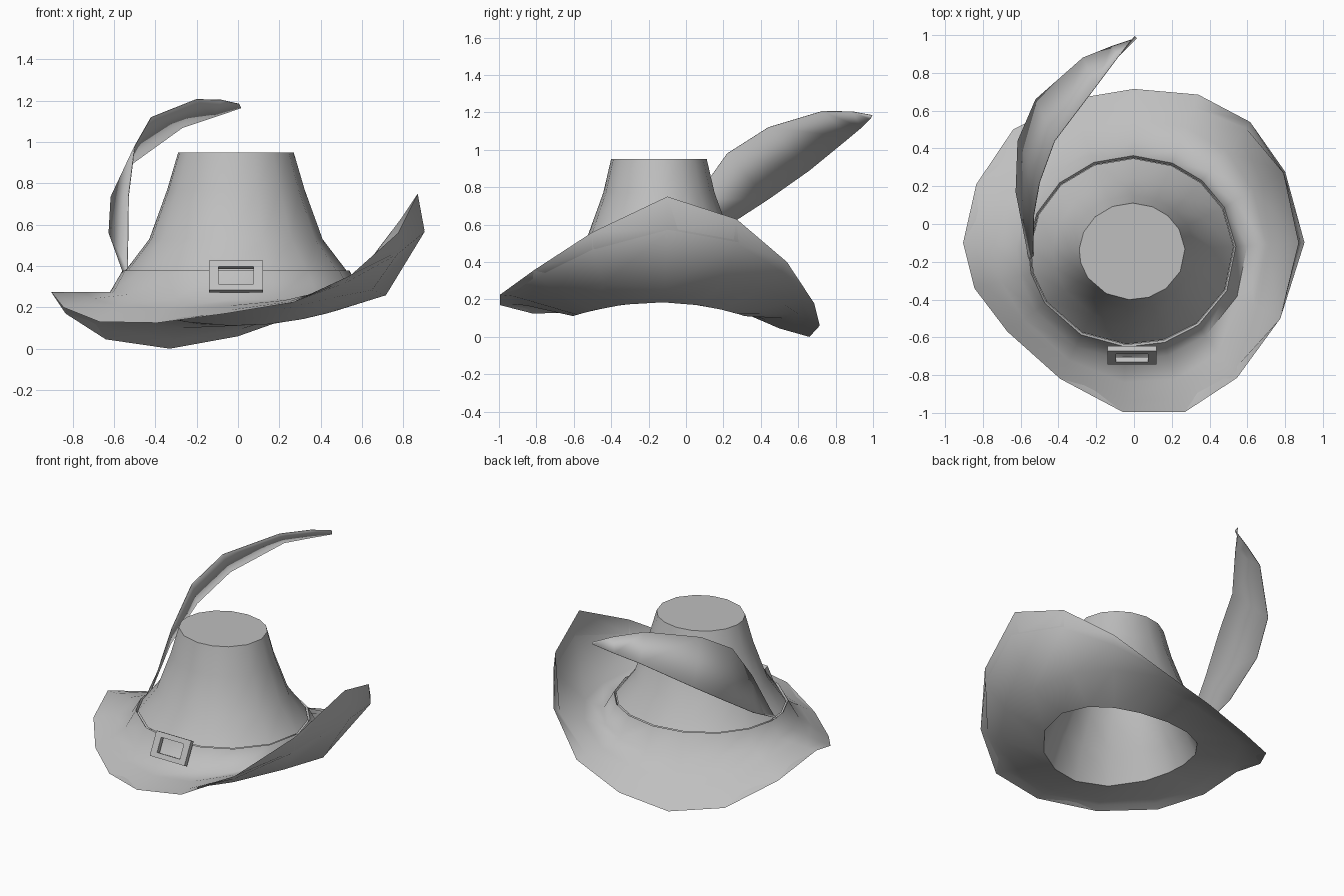
import bpy, bmesh, math
from mathutils import Vector

if "Cube" in bpy.data.objects:
    bpy.data.objects.remove(bpy.data.objects["Cube"], do_unlink=True)

grey = bpy.data.materials.new("plain_grey")
grey.use_nodes = True
grey.diffuse_color = (0.52, 0.52, 0.52, 1)
grey.node_tree.nodes["Principled BSDF"].inputs["Base Color"].default_value = grey.diffuse_color


def finish(name, bm, thickness=0, angle=40):
    """Turn a bmesh into a shaded object, optionally as a thin shell."""
    bmesh.ops.recalc_face_normals(bm, faces=bm.faces)
    mesh = bpy.data.meshes.new(name)
    bm.to_mesh(mesh)
    bm.free()
    mesh.materials.append(grey)
    obj = bpy.data.objects.new(name, mesh)
    bpy.context.collection.objects.link(obj)
    if thickness:
        shell = obj.modifiers.new("shell", "SOLIDIFY")
        shell.thickness = thickness
        shell.offset = 0
    bpy.ops.object.select_all(action="DESELECT")
    obj.select_set(True)
    bpy.context.view_layer.objects.active = obj
    bpy.ops.object.shade_smooth_by_angle(angle=math.radians(angle))
    return obj


def loft(rows, closed=True, cap=False):
    """Skin a list of point rows with quads."""
    bm = bmesh.new()
    grid = [[bm.verts.new(p) for p in row] for row in rows]
    n = len(grid[0])
    for a, b in zip(grid, grid[1:]):
        for i in range(n if closed else n - 1):
            j = (i + 1) % n
            bm.faces.new((a[i], a[j], b[j], b[i]))
    if cap:
        bm.faces.new(grid[0])
    return bm


# Brim edge, walking round from the back by the left side
EDGE = [Vector(p) for p in (
    (0, .715, .06), (.34, .685, .18), (.615, .54, .40), (.79, .27, .63),
    (.87, -.1, .75), (.775, -.5, .56), (.545, -.815, .355), (.27, -.995, .225),
    (-.06, -.995, .17), (-.39, -.82, .125), (-.67, -.57, .13), (-.845, -.34, .2),
    (-.905, -.1, .275), (-.835, .21, .17), (-.64, .5, .045), (-.33, .66, 0))]
CENTRE = Vector((-.01, -.145, 0))
ANGLES = [math.atan2(p.y - CENTRE.y, p.x - CENTRE.x) for p in EDGE]


def ring(rx, ry, z, arch=0):
    """Oval ring on the crown axis; arch lowers its front and back."""
    return [CENTRE + Vector((rx * math.cos(a), ry * math.sin(a),
                             z - arch * (ry * math.sin(a)) ** 2)) for a in ANGLES]


# Crown with a flat top, and the narrower hollow inside it
finish("crown", loft([ring(.28, .256, .95), ring(.333, .298, .77), ring(.42, .385, .53),
                      ring(.538, .492, .375)], cap=True), angle=50)
opening = ring(.49, .46, .185, .35)
finish("crown_lining", loft([ring(.24, .22, .9), ring(.28, .25, .75), ring(.34, .31, .5),
                             ring(.42, .385, .33), opening], cap=True), angle=50)

# Band flaring into the brim, which curls up on one side; the underside follows it
base = ring(.61, .58, .275, .12)
mid, outer = [], []
for b, e in zip(base, EDGE):
    up = min(1, max(0, (e.z - b.z) / .47))
    for row, flat, curl_out, curl_z in ((mid, .42, .38, .05), (outer, .77, 1.12, .63)):
        out = flat + (curl_out - flat) * up
        rise = flat + (curl_z - flat) * up
        row.append(Vector((b.x + (e.x - b.x) * out, b.y + (e.y - b.y) * out,
                           b.z + (e.z - b.z) * rise)))
outer_under = [p - Vector((0, 0, .01)) for p in outer]
mid_under = [Vector((p.x * 1.02, p.y * 1.02, p.z - .04)) for p in mid]
finish("band_and_brim", loft([ring(.54, .494, .36), ring(.55, .507, .378), base, mid, outer,
                              EDGE, outer_under, mid_under, opening]), angle=80)

# Feather: upper and lower edge of a curved blade
UPPER = [(-.535, -.17, .39), (-.53, .05, .74), (-.5, .22, .98), (-.42, .44, 1.12),
         (-.2, .73, 1.207), (-.08, .89, 1.204), (.005, .995, 1.185)]
LOWER = [(-.555, -.19, .365), (-.625, .17, .56), (-.615, .44, .735), (-.52, .66, .89),
         (-.27, .88, 1.07), (-.12, .94, 1.12), (.015, .985, 1.165)]
finish("feather", loft([UPPER, LOWER], closed=False), 0.004)

# Buckle: square frame leaning on the band
bm = bmesh.new()
corners = ((-1, -1), (1, -1), (1, 1), (-1, 1))
sections = [(.13, .08, 0), (.13, .08, .03), (.085, .048, .03), (.085, .048, 0)]
lean = math.radians(27)
loops = []
for hx, hz, depth in sections:
    loops.append([bm.verts.new((-.01 + sx * hx,
                                -.682 + sz * hz * math.sin(lean) - depth * math.cos(lean),
                                .342 + sz * hz * math.cos(lean) + depth * math.sin(lean)))
                  for sx, sz in corners])
for k in range(4):
    a, b = loops[k], loops[(k + 1) % 4]
    for i in range(4):
        bm.faces.new((a[i], a[(i + 1) % 4], b[(i + 1) % 4], b[i]))
finish("buckle", bm, angle=30)
